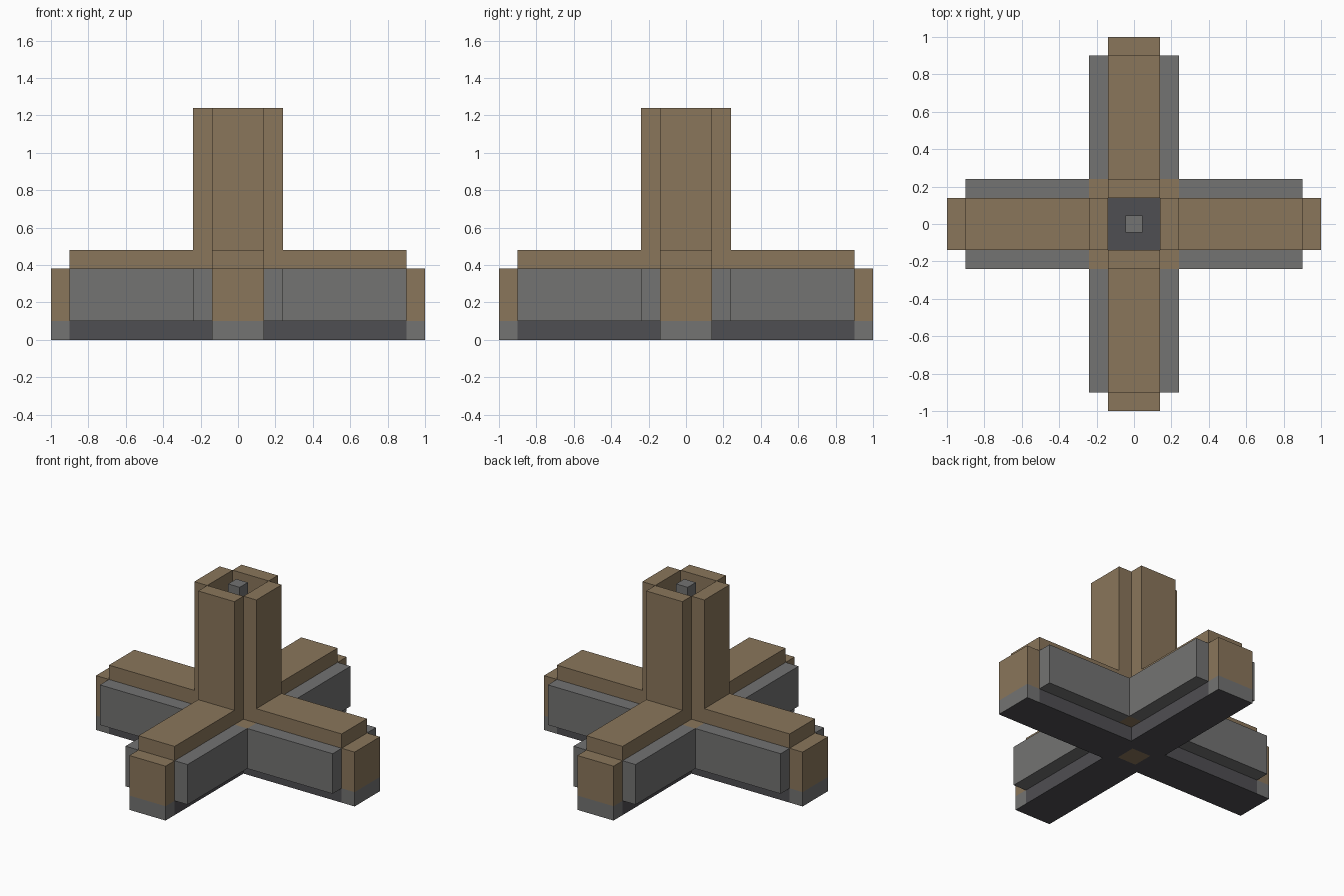
import bpy, bmesh
from mathutils import Matrix, Vector
from math import radians

cube = bpy.data.objects.get("Cube")
if cube:
    bpy.data.objects.remove(cube, do_unlink=True)


def make_material(name, rgb):
    linear = [((c / 255 + 0.055) / 1.055) ** 2.4 for c in rgb] + [1]
    mat = bpy.data.materials.new(name)
    mat.use_nodes = True
    mat.diffuse_color = linear
    mat.node_tree.nodes["Principled BSDF"].inputs["Base Color"].default_value = linear
    return mat


BROWN = make_material("brown", (138, 118, 91))
GREY = make_material("mid_grey", (115, 115, 114))
DARK = make_material("dark_grey", (79, 78, 82))

CORE, OUTER = 0.14, 0.24           # half widths of the core and the cladding
ARM, TIP = 0.9, 1.0                # reach of the cladding and the arm tips
FOOT, DECK, CAP, TOP = 0.1, 0.38, 0.48, 1.24
POST = 0.045


def box(name, x, y, z, *mats, angle=0, edit=None):
    """Box from (low, high) ranges, turned about the vertical axis."""
    bm = bmesh.new()
    bmesh.ops.create_cube(bm, size=1)
    ranges = (x, y, z)
    size = Vector([hi - lo for lo, hi in ranges])
    centre = Vector([(lo + hi) / 2 for lo, hi in ranges])
    bm.transform(Matrix.Rotation(radians(angle), 4, "Z")
                 @ Matrix.Translation(centre) @ Matrix.Diagonal(size).to_4x4())
    bm.normal_update()
    if edit:
        edit(bm)
    mesh = bpy.data.meshes.new(name)
    bm.to_mesh(mesh)
    bm.free()
    for mat in mats:
        mesh.materials.append(mat)
    obj = bpy.data.objects.new(name, mesh)
    bpy.context.collection.objects.link(obj)
    return obj


def underside(bm):
    return [f for f in bm.faces if f.normal.z < -0.9]


def paint_underside(bm):
    for f in underside(bm):
        f.material_index = 1


def inset_underside(bm):
    faces = underside(bm)
    bmesh.ops.inset_region(bm, faces=faces, thickness=CORE - POST)
    for f in faces:
        f.material_index = 1


# Four identical arms with their share of the tower
for i, side in enumerate(("left", "back", "right", "front")):
    a = i * 90
    width = (-CORE, CORE)
    box(f"{side}_arm_foot", (CORE, ARM), width, (0, FOOT), DARK, angle=a)
    box(f"{side}_tip_foot", (ARM, TIP), width, (0, FOOT), GREY, DARK,
        angle=a, edit=paint_underside)
    box(f"{side}_arm_beam", (CORE, TIP), width, (FOOT, DECK), BROWN, angle=a)
    box(f"{side}_arm_cap", (OUTER, ARM), width, (DECK, CAP), BROWN, angle=a)
    for label, y in (("first", (-OUTER, -CORE)), ("second", (CORE, OUTER))):
        box(f"{side}_{label}_side_panel", (OUTER, ARM), y, (FOOT, DECK), GREY, angle=a)
    box(f"{side}_corner_block", (CORE, OUTER), (CORE, OUTER), (FOOT, DECK), BROWN, angle=a)
    box(f"{side}_tower_wall", (CORE, OUTER), width, (DECK, TOP), BROWN, angle=a)

# Shaft floor, with a small square plug below, and the post inside the shaft
box("shaft_floor", (-CORE, CORE), (-CORE, CORE), (0, FOOT), DARK, BROWN, edit=inset_underside)
box("centre_post", (-POST, POST), (-POST, POST), (FOOT, TOP), GREY)
